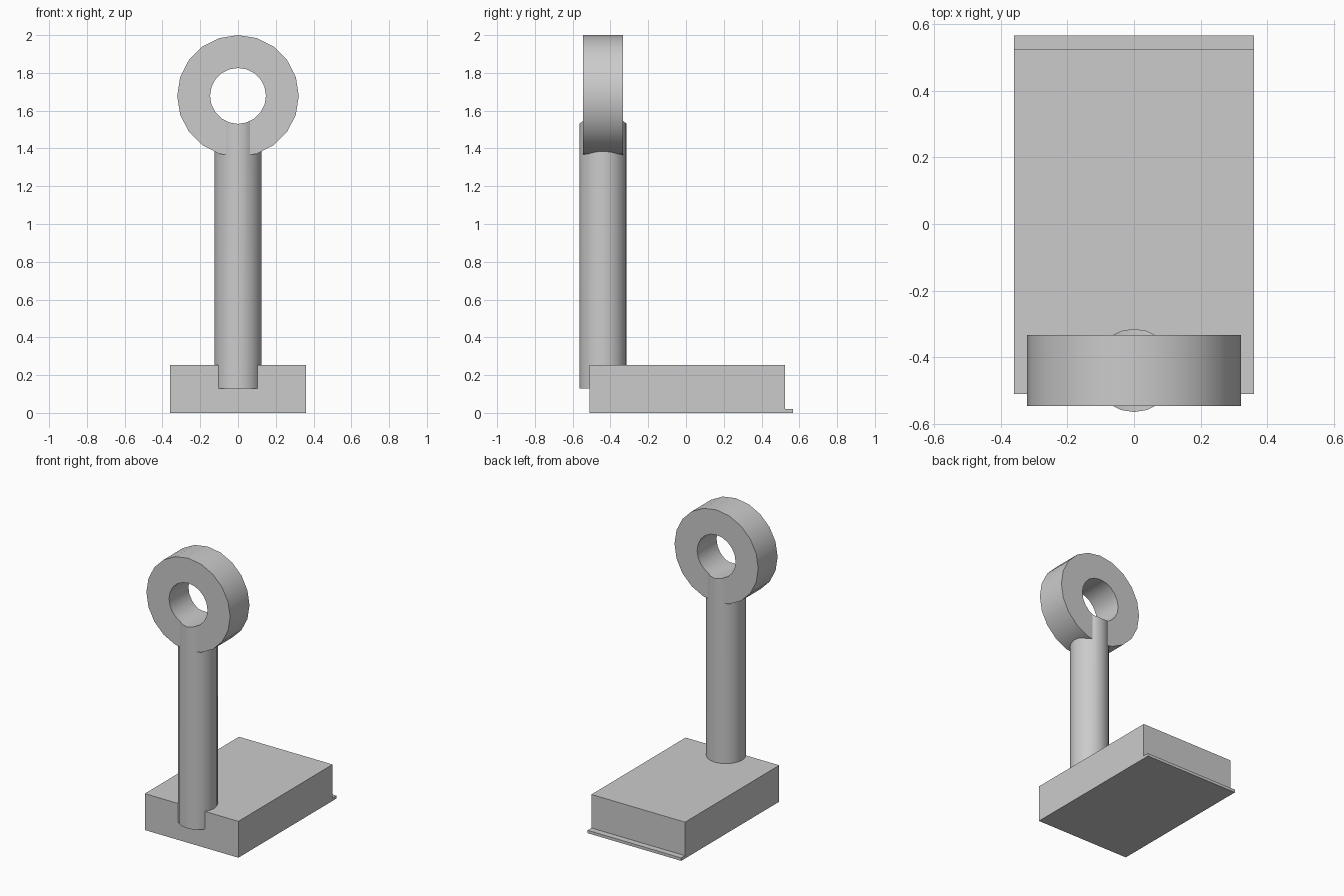
import bpy, math

cube = bpy.data.objects.get("Cube")
if cube:
    bpy.data.objects.remove(cube, do_unlink=True)

GREY = (0.6, 0.6, 0.6, 1)
SIDES = 20
POST_Y = -0.44
RING_Z = 1.678

mat = bpy.data.materials.new("plain grey")
mat.use_nodes = True
mat.diffuse_color = GREY
mat.node_tree.nodes["Principled BSDF"].inputs["Base Color"].default_value = GREY


def finish(obj, name):
    obj.name = name
    obj.data.materials.append(mat)
    return obj


def box(name, x, y0, y1, z0, z1):
    bpy.ops.mesh.primitive_cube_add(size=1, location=(0, (y0 + y1) / 2, (z0 + z1) / 2))
    obj = bpy.context.object
    obj.scale = (2 * x, y1 - y0, z1 - z0)
    bpy.ops.object.transform_apply(location=False, rotation=False, scale=True)
    return finish(obj, name)


def cylinder(name, radius, depth, z, tilt=0):
    bpy.ops.mesh.primitive_cylinder_add(vertices=SIDES, radius=radius, depth=depth,
                                        location=(0, POST_Y, z), rotation=(tilt, 0, 0))
    return finish(bpy.context.object, name)


def cut_and_smooth(obj, cutter):
    mod = obj.modifiers.new("hole", "BOOLEAN")
    mod.operation = "DIFFERENCE"
    mod.solver = "EXACT"
    mod.object = cutter
    bpy.ops.object.select_all(action="DESELECT")
    obj.select_set(True)
    bpy.context.view_layer.objects.active = obj
    bpy.ops.object.modifier_apply(modifier=mod.name)
    bpy.ops.object.shade_smooth_by_angle(angle=math.radians(35))


# Foot slab with a thin lip along the back
box("base", 0.36, -0.51, 0.525, 0, 0.253)
box("back_lip", 0.36, 0.525, 0.567, 0, 0.02)

# Upright post, sunk into the base, carrying a ring
post = cylinder("post", 0.125, 1.43, 0.845)
ring = cylinder("ring", 0.322, 0.213, RING_Z, math.pi / 2)

# The hole runs through the ring and the top of the post
hole = cylinder("hole_cutter", 0.148, 0.6, RING_Z, math.pi / 2)
for part in (ring, post):
    cut_and_smooth(part, hole)
bpy.data.objects.remove(hole, do_unlink=True)
